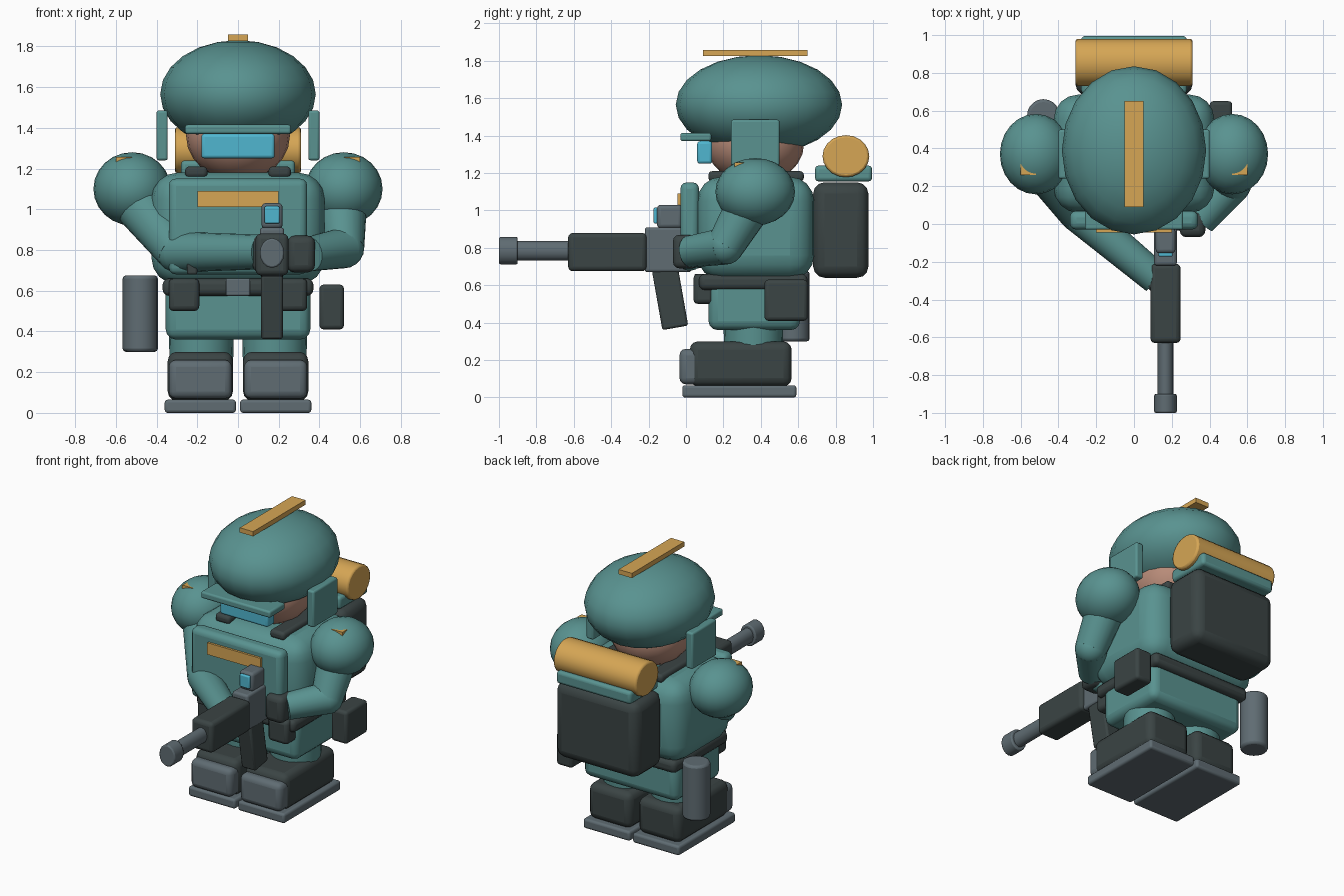
import bpy
import math
from mathutils import Vector, Matrix

cube = bpy.data.objects.get("Cube")
if cube:
    bpy.data.objects.remove(cube, do_unlink=True)


def material(name, r, g, b):
    m = bpy.data.materials.new(name)
    m.use_nodes = True
    m.diffuse_color = (r, g, b, 1)
    bsdf = next(n for n in m.node_tree.nodes if n.type == 'BSDF_PRINCIPLED')
    bsdf.inputs["Base Color"].default_value = (r, g, b, 1)
    return m


TEAL = material("teal", 0.10, 0.29, 0.28)
DARK = material("charcoal", 0.043, 0.058, 0.058)
GREY = material("slate_grey", 0.115, 0.15, 0.17)
AMBER = material("amber", 0.67, 0.38, 0.09)
CYAN = material("cyan_glass", 0.08, 0.47, 0.63)
SKIN = material("skin", 0.48, 0.26, 0.19)


def finish(name, mat, bevel=0.0, segments=3):
    """Name, colour, bevel and smooth the active object."""
    ob = bpy.context.object
    ob.name = name
    ob.data.materials.append(mat)
    bpy.ops.object.transform_apply(location=False, rotation=False, scale=True)
    if bevel:
        mod = ob.modifiers.new("Bevel", 'BEVEL')
        mod.width = bevel
        mod.segments = segments
        mod.limit_method = 'ANGLE'
        mod.angle_limit = math.radians(50)
    bpy.ops.object.shade_smooth_by_angle(angle=math.radians(40))
    return ob


def box(name, mat, x, y, z, bevel=0.015, segments=3, tilt=0.0):
    """Rounded box given by its (min, max) extent on each axis."""
    ext = (x, y, z)
    bpy.ops.mesh.primitive_cube_add(size=1, location=[sum(e) / 2 for e in ext],
                                    rotation=(tilt, 0, 0))
    bpy.context.object.scale = [e[1] - e[0] for e in ext]
    return finish(name, mat, bevel, segments)


def ball(name, mat, centre, radii, segments=24, rings=12):
    bpy.ops.mesh.primitive_uv_sphere_add(segments=segments, ring_count=rings,
                                         radius=1, location=centre)
    bpy.context.object.scale = radii
    return finish(name, mat)


def rod(name, mat, a, b, r1, r2=None, sides=20, bevel=0.0, flat=(1, 1)):
    """Cylinder or cone from a to b; flat squeezes its cross-section."""
    a, b = Vector(a), Vector(b)
    bpy.ops.mesh.primitive_cone_add(vertices=sides, radius1=r1, radius2=r2 or r1,
                                    depth=(b - a).length, location=(a + b) / 2)
    ob = bpy.context.object
    ob.rotation_euler = (b - a).to_track_quat('Z', 'Y').to_euler()
    ob.scale = (flat[0], flat[1], 1)
    return finish(name, mat, bevel, 2)


def span(side, lo, hi):
    """Mirrored x extent for the given side."""
    return tuple(sorted((side * lo, side * hi)))


# Paired parts
for s, tag in ((1, "left"), (-1, "right")):
    # Feet and legs
    box(tag + "_sole", GREY, span(s, 0.01, 0.36), (-0.02, 0.59), (0, 0.065))
    box(tag + "_boot", DARK, span(s, 0.025, 0.345), (0.02, 0.565), (0.06, 0.30), 0.045)
    box(tag + "_toe_cap", GREY, span(s, 0.03, 0.34), (-0.035, 0.08), (0.07, 0.26), 0.035)
    rod(tag + "_leg", TEAL, (s * 0.18, 0.36, 0.2), (s * 0.18, 0.36, 0.42), 0.155, 0.16)
    # Shoulders
    ball(tag + "_shoulder", TEAL, (s * 0.52, 0.37, 1.10), (0.19, 0.213, 0.18))
    box(tag + "_shoulder_badge", AMBER, span(s, 0.52, 0.60), (0.26, 0.36), (1.21, 1.257), 0)
    # Straps, pouches and ear guards
    box(tag + "_strap", DARK, span(s, 0.15, 0.26), (0.12, 0.63), (1.155, 1.21), 0.02)
    box(tag + "_belt_pouch", DARK, span(s, 0.19, 0.34), (0.04, 0.15), (0.50, 0.66), 0.025)
    box(tag + "_ear_guard", TEAL, span(s, 0.345, 0.40), (0.24, 0.50), (1.24, 1.485), 0.012)

# Body
box("pelvis", TEAL, (-0.355, 0.355), (0.12, 0.61), (0.36, 0.67), 0.05)
box("torso", TEAL, (-0.425, 0.425), (0.06, 0.685), (0.63, 1.18), 0.13, 4)
box("belt", DARK, (-0.37, 0.37), (0.07, 0.65), (0.575, 0.66), 0.03)
box("buckle", GREY, (-0.06, 0.06), (0.045, 0.09), (0.575, 0.66), 0.008)
box("chest_plate", TEAL, (-0.34, 0.34), (-0.03, 0.07), (0.68, 1.15), 0.035)
box("chest_stripe", AMBER, (-0.20, 0.20), (-0.045, -0.02), (1.01, 1.09), 0)

# Side gear
box("hip_pouch", DARK, (0.40, 0.52), (0.42, 0.65), (0.41, 0.63), 0.02)
rod("canteen", GREY, (-0.48, 0.575, 0.30), (-0.48, 0.575, 0.675), 0.086, bevel=0.015)

# Backpack and bedroll
box("backpack", DARK, (-0.31, 0.31), (0.68, 0.975), (0.64, 1.15), 0.06)
box("backpack_flap", TEAL, (-0.28, 0.28), (0.69, 0.995), (1.155, 1.24), 0.02)
rod("bedroll", AMBER, (-0.31, 0.855, 1.29), (0.31, 0.855, 1.29), 0.125,
    bevel=0.012, flat=(1, 0.9)).rotation_euler = (math.pi / 2, 0, math.pi / 2)

# Head and helmet
ball("head", SKIN, (0, 0.37, 1.36), (0.255, 0.262, 0.22))
ball("helmet", TEAL, (0, 0.39, 1.565), (0.382, 0.445, 0.265), 20, 12)
box("helmet_crest", AMBER, (-0.05, 0.05), (0.09, 0.65), (1.825, 1.857), 0)
box("helmet_brim", TEAL, (-0.26, 0.26), (-0.03, 0.135), (1.37, 1.415), 0.012)
box("goggles", CYAN, (-0.18, 0.18), (0.06, 0.14), (1.25, 1.37), 0.015)


def arm(tag, shoulder, elbow, wrist, fist):
    """Two-segment sleeve with a ball elbow and a gloved fist."""
    rod(tag + "_upper_arm", TEAL, shoulder, elbow, 0.125, 0.1)
    ball(tag + "_elbow", TEAL, elbow, (0.1, 0.1, 0.1), 20, 10)
    rod(tag + "_forearm", TEAL, elbow, wrist, 0.1, 0.085)
    fx, fy, fz = fist
    box(tag + "_glove", DARK, (fx - 0.068, fx + 0.068), (fy - 0.07, fy + 0.07),
        (fz - 0.09, fz + 0.09), 0.035)


# Arms reaching for the rifle
arm("left", (0.51, 0.35, 1.05), (0.52, 0.21, 0.81), (0.35, 0.02, 0.78), (0.31, 0.0, 0.78))
arm("right", (-0.49, 0.32, 1.03), (-0.30, 0.06, 0.79), (0.12, -0.29, 0.79), (0.14, -0.29, 0.78))
box("right_elbow_pad", DARK, (-0.25, -0.20), (-0.085, 0.0), (0.68, 0.75), 0.01)

# Rifle
X = 0.167
box("receiver", GREY, (X - 0.06, X + 0.06), (-0.22, 0.03), (0.67, 0.91), 0.015)
box("handguard", DARK, (X - 0.08, X + 0.08), (-0.63, -0.21), (0.675, 0.88), 0.025)
for name, y0, y1, r, flat in (("barrel", -0.62, -0.91, 0.052, 0.8),
                              ("muzzle", -0.90, -1.0, 0.073, 0.82)):
    rod(name, GREY, (X, y0, 0.785), (X, y1, 0.785), r, sides=16, bevel=0.008,
        flat=(flat, 1)).rotation_euler = (math.pi / 2, 0, 0)
box("magazine", DARK, (X - 0.053, X + 0.053), (-0.155, -0.015), (0.37, 0.69), 0.012, 2,
    tilt=math.radians(10))
box("sight", GREY, (X - 0.052, X + 0.052), (-0.155, -0.02), (0.905, 1.03), 0.02)
box("sight_lens", CYAN, (X - 0.037, X + 0.037), (-0.173, -0.15), (0.93, 1.015), 0.008)
